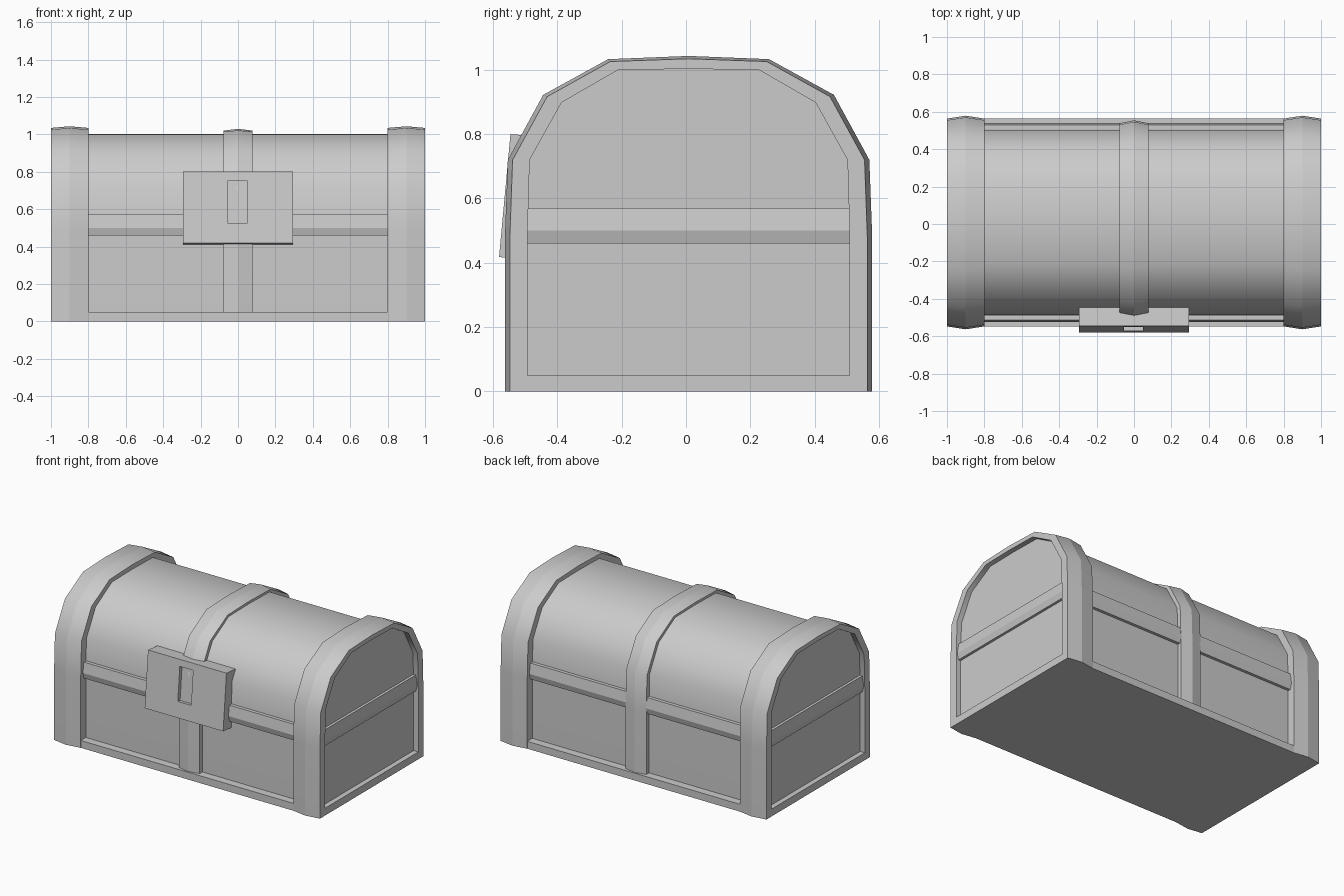
import bpy, bmesh, math
from mathutils import Matrix

if "Cube" in bpy.data.objects:
    bpy.data.objects.remove(bpy.data.objects["Cube"])

CY = 0.008  # chest centre in y

def loft(name, rings, smooth_arch=False):
    """Skin a list of equal-length rings, cap both ends."""
    bm = bmesh.new()
    vs = [[bm.verts.new(p) for p in r] for r in rings]
    n = len(rings[0])
    for a, b in zip(vs, vs[1:]):
        for i in range(n):
            j = (i + 1) % n
            bm.faces.new((a[i], a[j], b[j], b[i]))
    bm.faces.new(vs[0])
    bm.faces.new(vs[-1])
    bmesh.ops.recalc_face_normals(bm, faces=bm.faces)
    if smooth_arch:
        for f in bm.faces:
            f.smooth = True
        for e in bm.edges:  # smooth round the arch, crisp at ridges and rims
            same_x = abs(e.verts[0].co.x - e.verts[1].co.x) < 1e-5
            e.smooth = not same_x and e.calc_face_angle(0) < math.radians(40)
    me = bpy.data.meshes.new(name)
    bm.to_mesh(me)
    bm.free()
    ob = bpy.data.objects.new(name, me)
    bpy.context.collection.objects.link(ob)
    return ob

INNER = [(.501, .05), (.501, .48), (.494, .72), (.395, .898), (.22, .999), (0, 1.003)]
RIDGE = [(.571, 0), (.571, .48), (.562, .72), (.452, .922), (.25, 1.033), (0, 1.043)]

def arch(x, t, bottom):
    """Chest cross-section at x; t blends panel surface (0) to outer strap ridge (1)."""
    half = [(a + (c - a) * t, b + (d - b) * t) for (a, b), (c, d) in zip(INNER, RIDGE)]
    half[0] = (half[0][0], bottom)
    pts = half + [(-y, z) for y, z in half[-2::-1]]
    return [(x, CY + y, z) for y, z in pts]

# body with barrel lid
loft("chest_body", [arch(-.81, 0, .04), arch(.81, 0, .04)], True)

# base plinth
def rect(x, h, z0, z1):
    return [(x, CY - h, z0), (x, CY + h, z0), (x, CY + h, z1), (x, CY - h, z1)]
loft("base_plinth", [rect(-.81, .555, 0, .05), rect(.81, .555, 0, .05)])

# end straps with recessed end panels
for s, side in ((-1, "left"), (1, "right")):
    loft(side + "_end_strap", [
        arch(s * .8, 0, .05), arch(s * .8, .78, 0), arch(s * .9, 1, 0),
        arch(s * 1, .78, 0), arch(s * 1, 0, .05), arch(s * .965, 0, .05)], True)

# centre strap
loft("centre_strap", [arch(-.078, 0, .04), arch(-.078, .42, .04), arch(0, .65, .04),
                      arch(.078, .42, .04), arch(.078, 0, .04)], True)

# horizontal trim bands: (outward offset, z)
BAND = [(-.02, .46), (.02, .46), (.031, .5), (.021, .57), (-.02, .57)]
for s, side in ((-1, "front"), (1, "back")):
    loft(side + "_band", [[(x, CY + s * (.501 + o), z) for o, z in BAND] for x in (-.81, .81)])
for s, side in ((-1, "left"), (1, "right")):
    loft(side + "_band", [[(s * (.962 + o), CY + y, z) for o, z in BAND] for y in (-.502, .502)])

# tilted lock plate with keyhole recess
def plate(x0, x1, z0, z1, y):
    return [(x0, y, z0), (x1, y, z0), (x1, y, z1), (x0, y, z1)]
lock = loft("lock_plate", [
    plate(-.295, .295, -.192, .192, .1), plate(-.295, .295, -.192, .192, 0),
    plate(-.053, .047, -.085, .146, 0), plate(-.053, .047, -.085, .146, .025)])
lock.data.transform(Matrix.Translation((0, -.5635, .609)) @ Matrix.Rotation(math.radians(-5.3), 4, 'X'))
